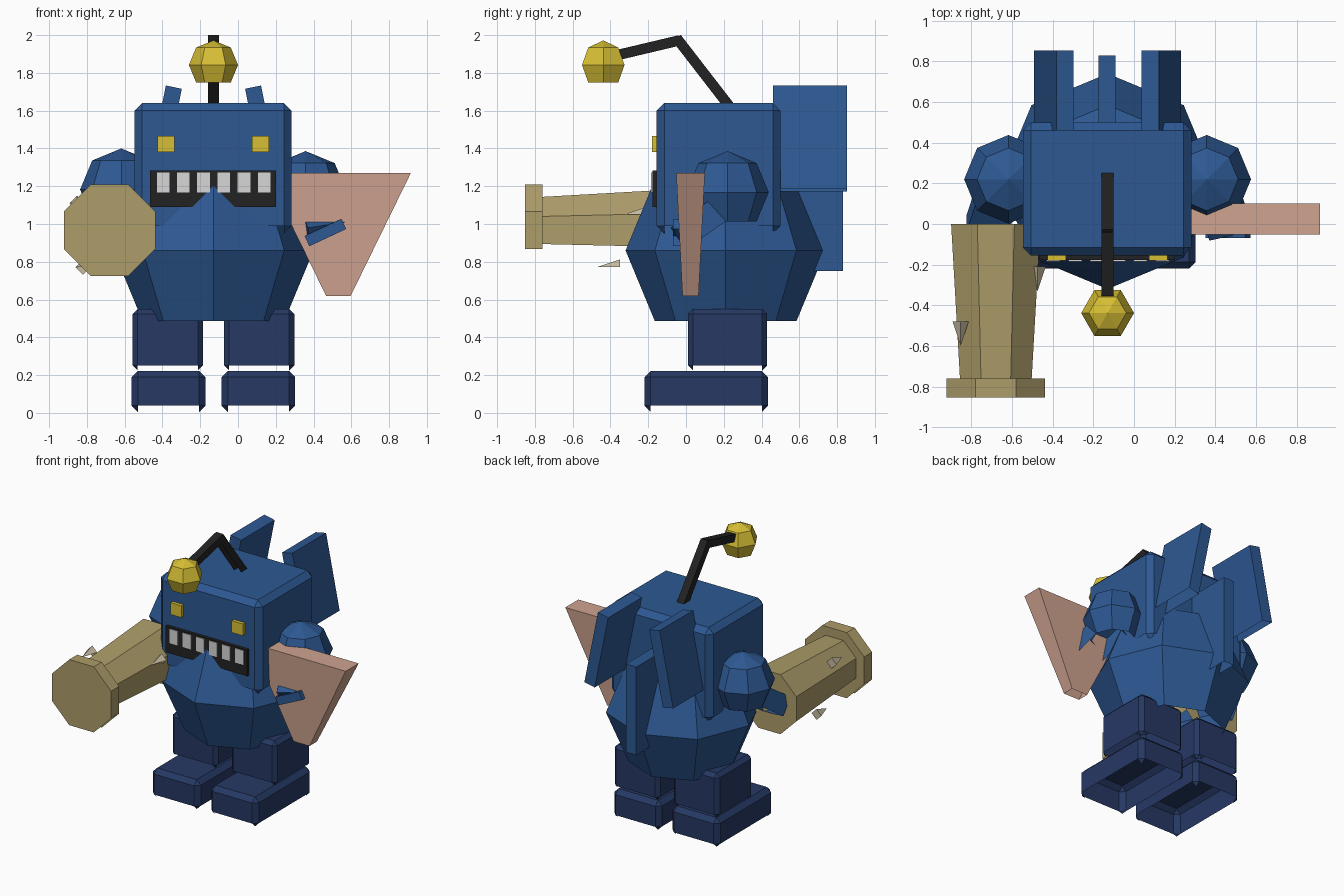
import bpy, bmesh
from math import sin, cos, pi, radians
from mathutils import Vector, Matrix

if "Cube" in bpy.data.objects:
    bpy.data.objects.remove(bpy.data.objects["Cube"], do_unlink=True)


def material(name, rgb):
    m = bpy.data.materials.new(name)
    m.use_nodes = True
    m.diffuse_color = (*rgb, 1)
    m.node_tree.nodes["Principled BSDF"].inputs["Base Color"].default_value = (*rgb, 1)
    return m


BLUE = material("blue", (0.026, 0.098, 0.29))
NAVY = material("navy", (0.019, 0.04, 0.127))
TAN = material("tan", (0.42, 0.34, 0.145))
PINK = material("dusty pink", (0.63, 0.37, 0.28))
YELLOW = material("yellow", (0.68, 0.52, 0.035))
BLACK = material("black", (0.016, 0.016, 0.016))
WHITE = material("white", (0.68, 0.68, 0.68))
BONE = material("bone", (0.56, 0.5, 0.35))
MID = -0.13  # centre line of the body


def finish(name, bm, mat, matrix=Matrix()):
    """Make the object; shells are open underneath, so drop down-facing faces."""
    bmesh.ops.transform(bm, matrix=matrix, verts=bm.verts)
    bmesh.ops.recalc_face_normals(bm, faces=bm.faces)
    bm.normal_update()
    under = [f for f in bm.faces if f.normal.z < -0.6]
    bmesh.ops.delete(bm, geom=under, context="FACES")
    mesh = bpy.data.meshes.new(name)
    bm.to_mesh(mesh)
    bm.free()
    mesh.materials.append(mat)
    ob = bpy.data.objects.new(name, mesh)
    bpy.context.collection.objects.link(ob)
    return ob


def box(name, mat, x, y, z, bevel=0, rot=Matrix(), taper=None):
    """Box from (min, max) ranges, turned about its own centre."""
    bm = bmesh.new()
    bmesh.ops.create_cube(bm, size=1)
    if taper:
        for v in bm.verts:
            if v.co.z < 0:
                v.co.x *= taper[0]
                v.co.y *= taper[1]
    size = [r[1] - r[0] for r in (x, y, z)]
    centre = [(r[1] + r[0]) / 2 for r in (x, y, z)]
    bmesh.ops.scale(bm, vec=size, verts=bm.verts)
    if bevel:
        bmesh.ops.bevel(bm, geom=list(bm.edges), offset=bevel, segments=1,
                        affect="EDGES", profile=0.5)
    return finish(name, bm, mat, Matrix.Translation(centre) @ rot)


def beam(name, mat, a, b, width, depth):
    """Box running from point a to point b."""
    a, b = Vector(a), Vector(b)
    d = b - a
    bm = bmesh.new()
    bmesh.ops.create_cube(bm, size=1)
    bmesh.ops.scale(bm, vec=(width, depth, d.length), verts=bm.verts)
    z = d.normalized()
    y = z.cross(Vector((1, 0, 0))).normalized()
    rot = Matrix((y.cross(z), y, z)).transposed().to_4x4()
    return finish(name, bm, mat, Matrix.Translation((a + b) / 2) @ rot)


def lathe(name, mat, sides, rings, centre, phase=0, rot=Matrix()):
    """Faceted solid of revolution from (radius, height) rings."""
    bm = bmesh.new()
    loops = []
    for r, h in rings:
        angles = [phase + 2 * pi * i / sides for i in range(sides)]
        loops.append([bm.verts.new((r * cos(t), r * sin(t), h)) for t in angles])
    for lo, hi in zip(loops, loops[1:]):
        for i in range(sides):
            j = (i + 1) % sides
            bm.faces.new((lo[i], lo[j], hi[j], hi[i]))
    for loop, ring in ((loops[0], rings[0]), (loops[-1], rings[-1])):
        if ring[0] > 0:
            bm.faces.new(loop)
    bmesh.ops.remove_doubles(bm, verts=bm.verts, dist=0.0001)
    return finish(name, bm, mat, Matrix.Translation(centre) @ rot)


def ball(name, mat, sides, radius, centre):
    rings = [(radius * max(0, round(sin(k * pi / 4), 4)), -radius * cos(k * pi / 4))
             for k in range(5)]
    return lathe(name, mat, sides, rings, centre)


# Body and head
ball("body", BLUE, 8, 0.53, (MID, 0.21, 0.86))
box("head", BLUE, (-0.547, 0.283), (-0.155, 0.5), (0.95, 1.64), bevel=0.04)

# Face
box("mouth", BLACK, (-0.467, 0.2), (-0.178, -0.14), (1.09, 1.283))
for i in range(6):
    x = -0.43 + 0.107 * i
    box(f"tooth_{i + 1}", WHITE, (x, x + 0.067), (-0.184, -0.17), (1.168, 1.273))
for side, label in ((1, "left"), (-1, "right")):
    x = MID + side * 0.25
    box(f"{label}_eye", YELLOW, (x - 0.045, x + 0.045), (-0.18, -0.14), (1.38, 1.467))

    # Legs and feet
    x = MID + side * 0.242
    box(f"{label}_leg", NAVY, (x - 0.186, x + 0.186), (0.01, 0.43), (0.225, 0.55), bevel=0.027)
    x = MID + side * 0.238
    box(f"{label}_foot", NAVY, (x - 0.195, x + 0.195), (-0.22, 0.435), (0.005, 0.222), bevel=0.033)

    # Splayed back fins
    x = MID + side * 0.265
    box(f"{label}_fin", BLUE, (x - 0.043, x + 0.043), (0.46, 0.853), (1.175, 1.73),
        rot=Matrix.Rotation(radians(-11.5 * side), 4, "Y"))

    # Shoulders and forearms
    x = MID + side * 0.488
    z = 1.168 if side > 0 else 1.182
    ball(f"{label}_shoulder", BLUE, 8, 0.218, (x, 0.22, z))
    beam(f"{label}_forearm", BLUE, (x + side * 0.02, 0.25, z - 0.04),
         (x + side * 0.11, -0.02, z - 0.23), 0.2, 0.14)

box("middle_fin", BLUE, (-0.175, -0.09), (0.45, 0.83), (0.75, 1.4))

# Wedge claw with its pin
box("claw", PINK, (0.148, 0.915), (-0.052, 0.1), (0.62, 1.27), taper=(0.17, 0.56))
box("claw_pin", BLUE, (0.355, 0.57), (-0.07, 0.03), (0.925, 0.985),
    rot=Matrix.Rotation(radians(-25), 4, "Y"))

# Eight-sided club lying forward, with spikes
FORWARD = Matrix.Rotation(pi / 2, 4, "X")
flat = 1 / cos(pi / 8)
lathe("club_shaft", TAN, 8, [(0.22 * flat, 0), (0.176 * flat, 0.77)],
      (-0.68, 0, 0.967), pi / 8, FORWARD)
lathe("club_head", TAN, 8, [(0.242 * flat, 0.76), (0.242 * flat, 0.853)],
      (-0.68, 0, 0.967), pi / 8, FORWARD)
for i, base in enumerate([(-0.853, -0.48, 1.11), (-0.475, -0.21, 1.05), (-0.82, -0.35, 0.772)]):
    lathe(f"club_spike_{i + 1}", BONE, 4, [(0.04, 0), (0, 0.12)], base, 0, FORWARD)

# Lure on a bent stalk
beam("stalk_lower", BLACK, (MID, 0.24, 1.61), (MID, -0.05, 1.985), 0.058, 0.055)
beam("stalk_upper", BLACK, (MID, -0.035, 1.972), (MID, -0.36, 1.895), 0.058, 0.055)
ball("lure", YELLOW, 6, 0.13, (MID, -0.438, 1.842))
